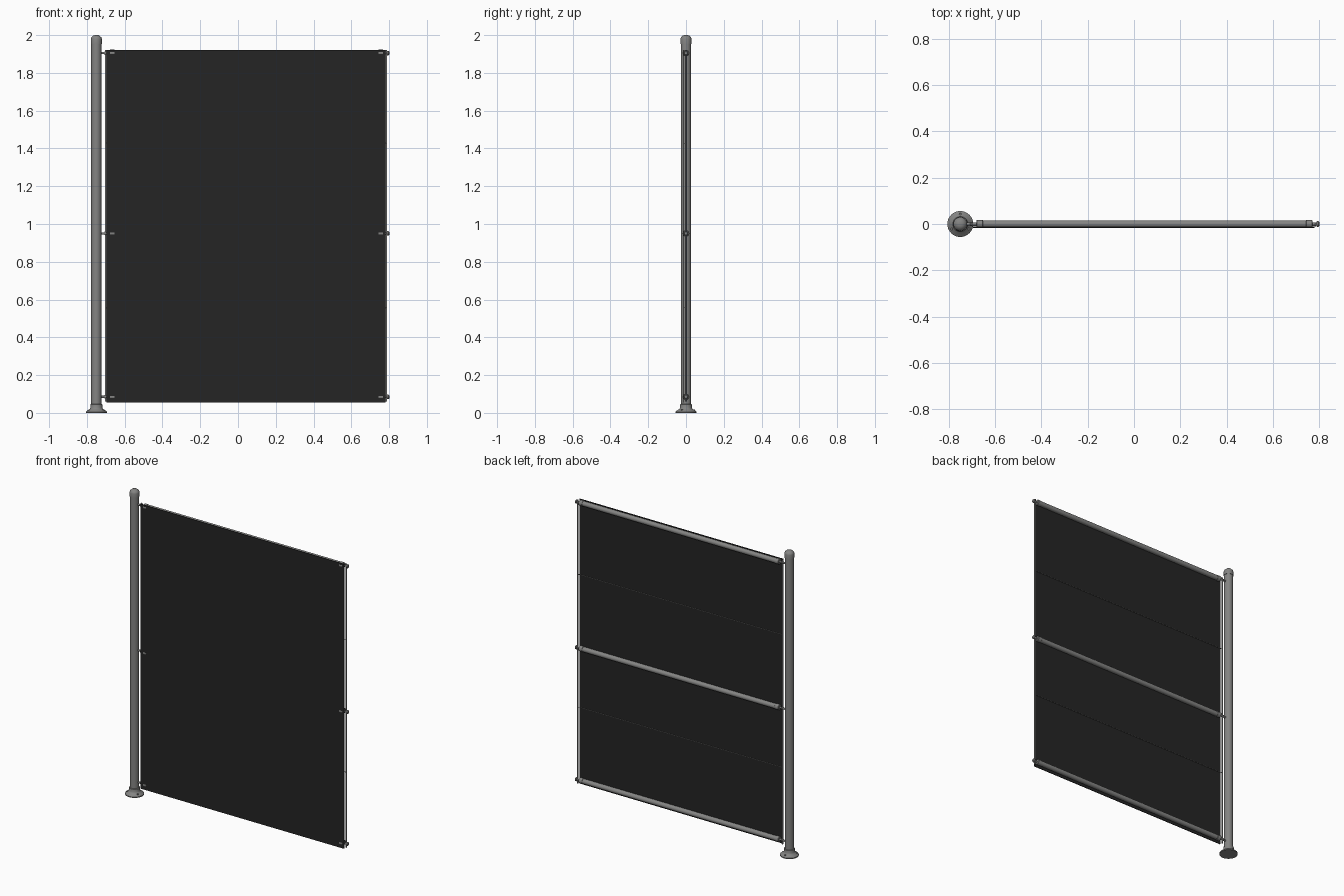
import bpy, bmesh, math
from mathutils import Matrix, Vector

cube = bpy.data.objects.get("Cube")
if cube:
    bpy.data.objects.remove(cube, do_unlink=True)


def material(name, rgb):
    m = bpy.data.materials.new(name)
    m.use_nodes = True
    m.diffuse_color = (*rgb, 1)
    m.node_tree.nodes["Principled BSDF"].inputs["Base Color"].default_value = (*rgb, 1)
    return m


steel = material("grey steel", (0.23, 0.23, 0.225))
fabric = material("black screen", (0.018, 0.018, 0.018))


def finish(name, bm, mat, smooth=True):
    bmesh.ops.recalc_face_normals(bm, faces=bm.faces)
    mesh = bpy.data.meshes.new(name)
    bm.to_mesh(mesh)
    bm.free()
    mesh.materials.append(mat)
    ob = bpy.data.objects.new(name, mesh)
    bpy.context.collection.objects.link(ob)
    if smooth:
        bpy.ops.object.select_all(action="DESELECT")
        ob.select_set(True)
        bpy.context.view_layer.objects.active = ob
        bpy.ops.object.shade_smooth_by_angle(angle=math.radians(35))
    return ob


def lathe(name, profile, origin, axis="Z", sides=32):
    """Revolve (radius, distance) points about an axis, closing both ends."""
    bm = bmesh.new()
    rings = []
    for r, h in profile:
        rings.append([bm.verts.new((r * math.cos(t), r * math.sin(t), h))
                      for t in (2 * math.pi * i / sides for i in range(sides))])
    for a, b in zip(rings, rings[1:]):
        for i in range(sides):
            j = (i + 1) % sides
            bm.faces.new((a[i], a[j], b[j], b[i]))
    bm.faces.new(rings[0])
    bm.faces.new(rings[-1])
    if axis == "X":
        bm.transform(Matrix.Rotation(math.pi / 2, 4, "Y"))
    bm.transform(Matrix.Translation(Vector(origin)))
    return finish(name, bm, steel)


def rod(name, radius, start, length, axis, sides=16):
    return lathe(name, [(radius, 0), (radius, length)], start, axis, sides)


POST_X, LEFT, RIGHT = -0.75, -0.70, 0.785

# Post with its cap and floor flange
rod("post", 0.0275, (POST_X, 0, 0.01), 1.95, "Z", 32)
lathe("post_cap", [(0.0295, 1.953), (0.0295, 1.98), (0.027, 1.988), (0.017, 1.997),
                   (0.008, 2.0)], (POST_X, 0, 0))
lathe("base_flange", [(0.056, 0), (0.056, 0.006), (0.051, 0.011), (0.036, 0.02),
                      (0.032, 0.026), (0.032, 0.045), (0.0275, 0.047)], (POST_X, 0, 0))
for i in range(3):
    a = math.pi / 2 + i * 2 * math.pi / 3
    rod("flange_screw", 0.005, (POST_X + 0.043 * math.cos(a), 0.043 * math.sin(a), 0.008),
        0.011, "Z", 6)

# Screen panel in front of the rails
bm = bmesh.new()
bmesh.ops.create_cube(bm, size=1)
bm.transform(Matrix.Translation((0.0425, -0.0145, 0.989))
             @ Matrix.Diagonal((1.475, 0.004, 1.866, 1)))
finish("screen_panel", bm, fabric, smooth=False)

# Upright edge rods
for x in (LEFT, RIGHT):
    rod("edge_rod", 0.005, (x, 0, 0.06), 1.86, "Z")

# Rails with end collars, studs and end knobs
for z in (0.085, 0.95, 1.905):
    rod("rail", 0.016, (-0.67, 0, z), 1.43, "X", 24)
    for x in (-0.68, 0.742):
        lathe("rail_collar", [(0.015, 0), (0.0175, 0.002), (0.0175, 0.026), (0.015, 0.028)],
              (x, 0, z), "X", 24)
    rod("post_stud", 0.006, (-0.73, 0, z), 0.055, "X")
    rod("end_stud", 0.006, (0.765, 0, z), 0.025, "X")
    lathe("end_knob", [(0.007, 0), (0.012, 0.003), (0.012, 0.01), (0.008, 0.014)],
          (0.787, 0, z), "X")
    lathe("inner_knob", [(0.007, 0), (0.009, 0.002), (0.009, 0.008), (0.007, 0.01)],
          (-0.708, 0, z), "X")

# Thin wires between the rails
for z in (0.557, 1.427):
    rod("wire", 0.002, (LEFT, -0.008, z), RIGHT - LEFT, "X", 8)
